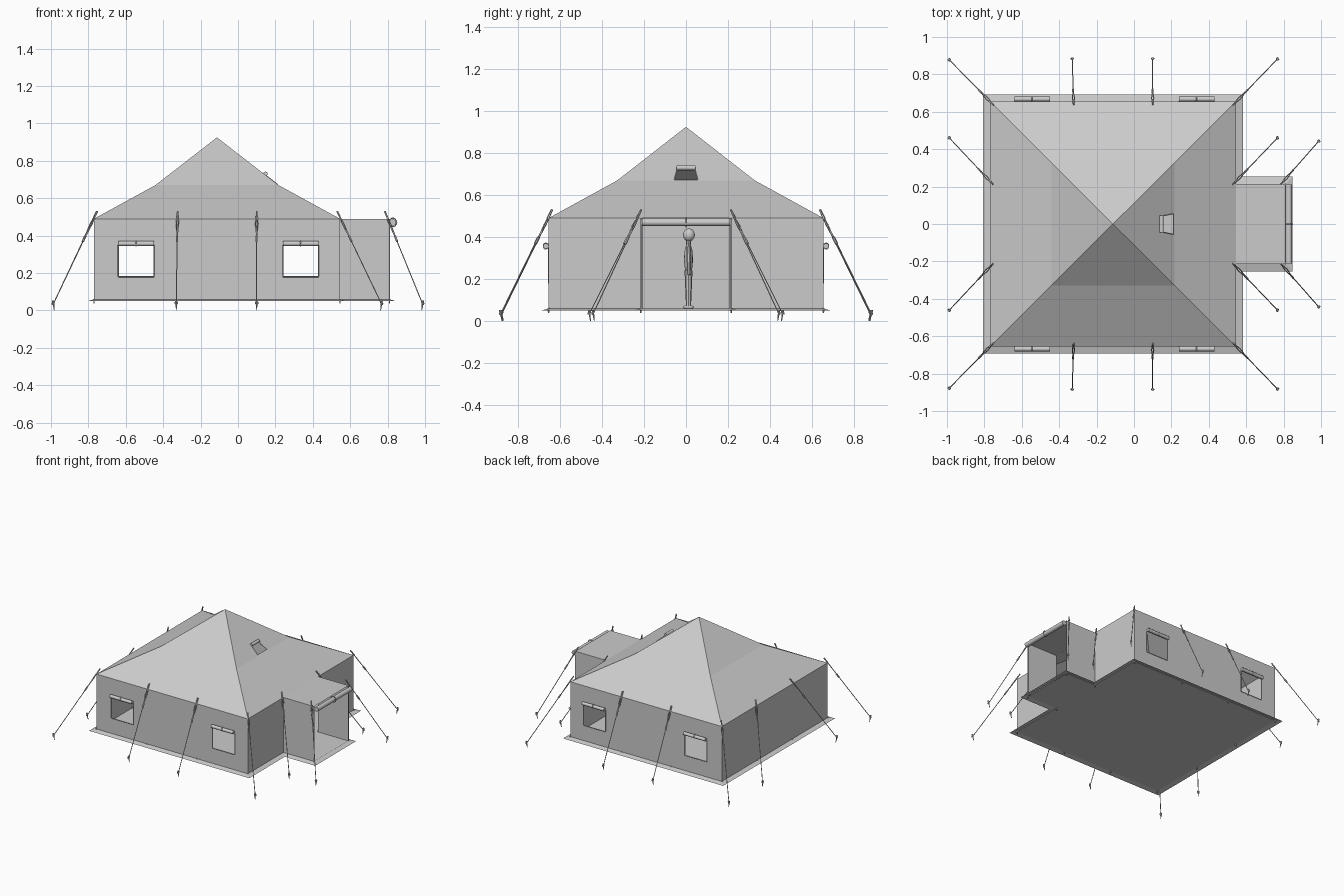
import bpy, bmesh, math
from mathutils import Vector as V

if "Cube" in bpy.data.objects:
    bpy.data.objects.remove(bpy.data.objects["Cube"])

X0, X1, W = -0.77, 0.545, 0.655        # main room
XP, WP = 0.81, 0.215                   # porch
ZB, ZE, ZM, ZT = 0.055, 0.49, 0.67, 0.925
CX = (X0 + X1) / 2


def finish(name, bm, smooth=False):
    me = bpy.data.meshes.new(name)
    bm.to_mesh(me)
    bm.free()
    ob = bpy.data.objects.new(name, me)
    bpy.context.collection.objects.link(ob)
    if smooth:
        bpy.ops.object.select_all(action='DESELECT')
        ob.select_set(True)
        bpy.context.view_layer.objects.active = ob
        bpy.ops.object.shade_smooth_by_angle(angle=math.radians(40))
    return ob


def panel(bm, outer, normal, holes=()):
    """Flat sheet with optional holes, facing the given direction."""
    loops = [[bm.verts.new(p) for p in lp] for lp in (outer, *holes)]
    if holes:
        edges = [bm.edges.new((lp[i - 1], lp[i])) for lp in loops for i in range(len(lp))]
        r = bmesh.ops.triangle_fill(bm, edges=edges, use_beauty=True, normal=V(normal))
        faces = [g for g in r['geom'] if isinstance(g, bmesh.types.BMFace)]
    else:
        faces = [bm.faces.new(loops[0])]
    for f in faces:
        f.normal_update()
        if f.normal.dot(V(normal)) < 0:
            f.normal_flip()


def rod(bm, a, b, r, n=6, r2=None):
    a, b = V(a), V(b)
    m = (b - a).to_track_quat('Z', 'Y').to_matrix().to_4x4()
    m.translation = (a + b) / 2
    bmesh.ops.create_cone(bm, cap_ends=True, segments=n, radius1=r,
                          radius2=r if r2 is None else r2, depth=(b - a).length, matrix=m)


def ball(bm, c, sx, sy, sz):
    r = bmesh.ops.create_icosphere(bm, subdivisions=2, radius=1)
    for v in r['verts']:
        v.co = V((v.co.x * sx + c[0], v.co.y * sy + c[1], v.co.z * sz + c[2]))


def ring(bm, c, rad, r, ax1, ax2, n=10):
    pts = [V(c) + V(ax1) * rad * math.cos(t) + V(ax2) * rad * 1.5 * math.sin(t)
           for t in [2 * math.pi * i / n for i in range(n)]]
    for i in range(n):
        rod(bm, pts[i - 1], pts[i], r, 5)


def footprint(d, z):
    return [(X0 - d, -W - d, z), (X1 + d, -W - d, z), (X1 + d, -WP - d, z), (XP + d, -WP - d, z),
            (XP + d, WP + d, z), (X1 + d, WP + d, z), (X1 + d, W + d, z), (X0 - d, W + d, z)]


# walls with window openings, doorway left open
WINDOWS = [(-0.64, -0.45), (0.24, 0.43)]
WZ0, WZ1 = 0.18, 0.35
bm = bmesh.new()
foot = footprint(0, ZB)
for i in range(8):
    a, b = foot[i], foot[(i + 1) % 8]
    if i == 3:
        continue
    quad = [a, b, (b[0], b[1], ZE), (a[0], a[1], ZE)]
    holes = []
    if i in (0, 6):
        holes = [[(p, a[1], WZ0), (q, a[1], WZ0), (q, a[1], WZ1), (p, a[1], WZ1)] for p, q in WINDOWS]
    panel(bm, quad, (b[1] - a[1], a[0] - b[0], 0), holes)
finish("tent_walls", bm)

# two-pitch pyramid roof with a vent hole, plus flat porch roof
bm = bmesh.new()


def square(k, z):
    h = (X1 - X0) / 2 * k
    return [(CX - h, -W * k, z), (CX + h, -W * k, z), (CX + h, W * k, z), (CX - h, W * k, z)]


def slope(z):
    return CX + (X1 - X0) / 4 * (ZT - z) / (ZT - ZM)


low, mid, apex = square(1, ZE), square(0.5, ZM), (CX, 0, ZT)
VZ0, VZ1 = 0.674, 0.722
vent = [(slope(VZ0), -0.055, VZ0), (slope(VZ0), 0.055, VZ0),
        (slope(VZ1), 0.042, VZ1), (slope(VZ1), -0.042, VZ1)]
for i, d in enumerate([(0, -1), (1, 0), (0, 1), (-1, 0)]):
    j = (i + 1) % 4
    panel(bm, [low[i], low[j], mid[j], mid[i]], (d[0], d[1], 1))
    n = (V(mid[j]) - V(mid[i])).cross(V(apex) - V(mid[i]))
    panel(bm, [mid[i], mid[j], apex], n, [vent] if i == 1 else ())
panel(bm, [(X1, -WP, ZE), (XP, -WP, ZE), (XP, WP, ZE), (X1, WP, ZE)], (0, 0, 1))
finish("tent_roof", bm)

# floor and sloping ground skirt
bm = bmesh.new()
panel(bm, footprint(0, ZB), (0, 0, 1))
finish("floor", bm)
bm = bmesh.new()
ins, out = footprint(0, ZB + 0.004), footprint(0.038, ZB - 0.006)
for i in range(8):
    j = (i + 1) % 8
    panel(bm, [ins[i], ins[j], out[j], out[i]], (0, 0, 1))
finish("ground_skirt", bm)

# rolled window flaps with straps and thin frames
bm = bmesh.new()
for s in (-1, 1):
    for p, q in WINDOWS:
        y = s * (W + 0.013)
        rod(bm, (p, y, 0.357), (q, y, 0.357), 0.013, 12)
        ring(bm, ((p + q) / 2, y, 0.357), 0.012, 0.003, (0, 1, 0), (0, 0, 0.8))
        cs = [(p, WZ0), (q, WZ0), (q, WZ1), (p, WZ1)]
        for k in range(4):
            rod(bm, (cs[k - 1][0], s * W, cs[k - 1][1]), (cs[k][0], s * W, cs[k][1]), 0.003, 4)
finish("window_flaps", bm, True)

# rolled door flap, strap and door frame
bm = bmesh.new()
rod(bm, (XP + 0.018, -WP + 0.005, 0.47), (XP + 0.018, WP - 0.005, 0.47), 0.018, 14)
ring(bm, (XP + 0.018, 0, 0.47), 0.021, 0.003, (1, 0, 0), (0, 0, 0.75))
for s in (-1, 1):
    rod(bm, (XP, s * (WP - 0.003), ZB), (XP, s * (WP - 0.003), ZE), 0.004)
finish("door_flap", bm, True)

# rolled vent flap with side cords
bm = bmesh.new()
rod(bm, (0.147, -0.045, 0.73), (0.147, 0.045, 0.73), 0.012, 12)
for k in range(4):
    rod(bm, vent[k - 1], vent[k], 0.0025, 4)
finish("vent_flap", bm, True)

# guy ropes with tensioners and stakes
GUYS = [((-0.985, 0.875), (-0.752, 0.637)), ((-0.33, 0.88), (-0.323, 0.64)),
        ((0.10, 0.88), (0.10, 0.64)), ((0.765, 0.88), (0.53, 0.637)),
        ((-0.985, 0.458), (-0.755, 0.213)), ((0.765, 0.458), (0.53, 0.213)),
        ((0.985, 0.44), (0.785, 0.213))]
ropes, stakes = bmesh.new(), bmesh.new()
for s in (-1, 1):
    for st, at in GUYS:
        a, b = V((st[0], s * st[1], 0.04)), V((at[0], s * at[1], 0.53))
        d = (b - a).normalized()
        side = d.cross(V((0, 0, 1))).normalized()
        m = a.lerp(b, 0.7)
        rod(ropes, a, m, 0.0028, 5)
        rod(ropes, m - d * 0.018, m + d * 0.018, 0.006, 6)
        for k in (-1, 1):
            c = a.lerp(b, 0.86) + side * 0.006 * k
            rod(ropes, m, c, 0.0028, 5)
            rod(ropes, c, b, 0.0028, 5)
        rod(ropes, b - d * 0.05, b, 0.005, 6)
        flat = V((d.x, d.y, 0)).normalized()
        tip = V((a.x, a.y, 0)) + flat * 0.004
        rod(stakes, tip, a - flat * 0.006 + V((0, 0, 0.012)), 0.002, 6, 0.006)
        ring(stakes, a - flat * 0.004, 0.007, 0.0025, side, d)
# small pegs under the skirt
for s in (-1, 1):
    for x, y in [(X0, W), (-0.33, W), (0.10, W), (X1, W), (X1, WP), (XP, WP), (X0, WP)]:
        rod(stakes, (x, s * y, 0.038), (x, s * y, 0.062), 0.003, 6, 0.006)
finish("guy_ropes", ropes)
finish("stakes", stakes)

# slim standing figure inside, seen through the doorway
bm = bmesh.new()
for s in (-1, 1):
    x = CX + s * 0.02
    rod(bm, (x, 0.012, 0.07), (x, 0.012, 0.24), 0.012, 8, 0.019)
    ball(bm, (x, 0.012, 0.066), 0.012, 0.027, 0.01)
    rod(bm, (CX + s * 0.055, 0.015, 0.22), (CX + s * 0.043, 0.012, 0.355), 0.009, 8, 0.012)
ball(bm, (CX, 0.012, 0.295), 0.042, 0.022, 0.08)
rod(bm, (CX, 0.012, 0.36), (CX, 0.012, 0.39), 0.011, 8)
ball(bm, (CX, 0.014, 0.41), 0.024, 0.029, 0.032)
finish("standing_figure", bm, True)
